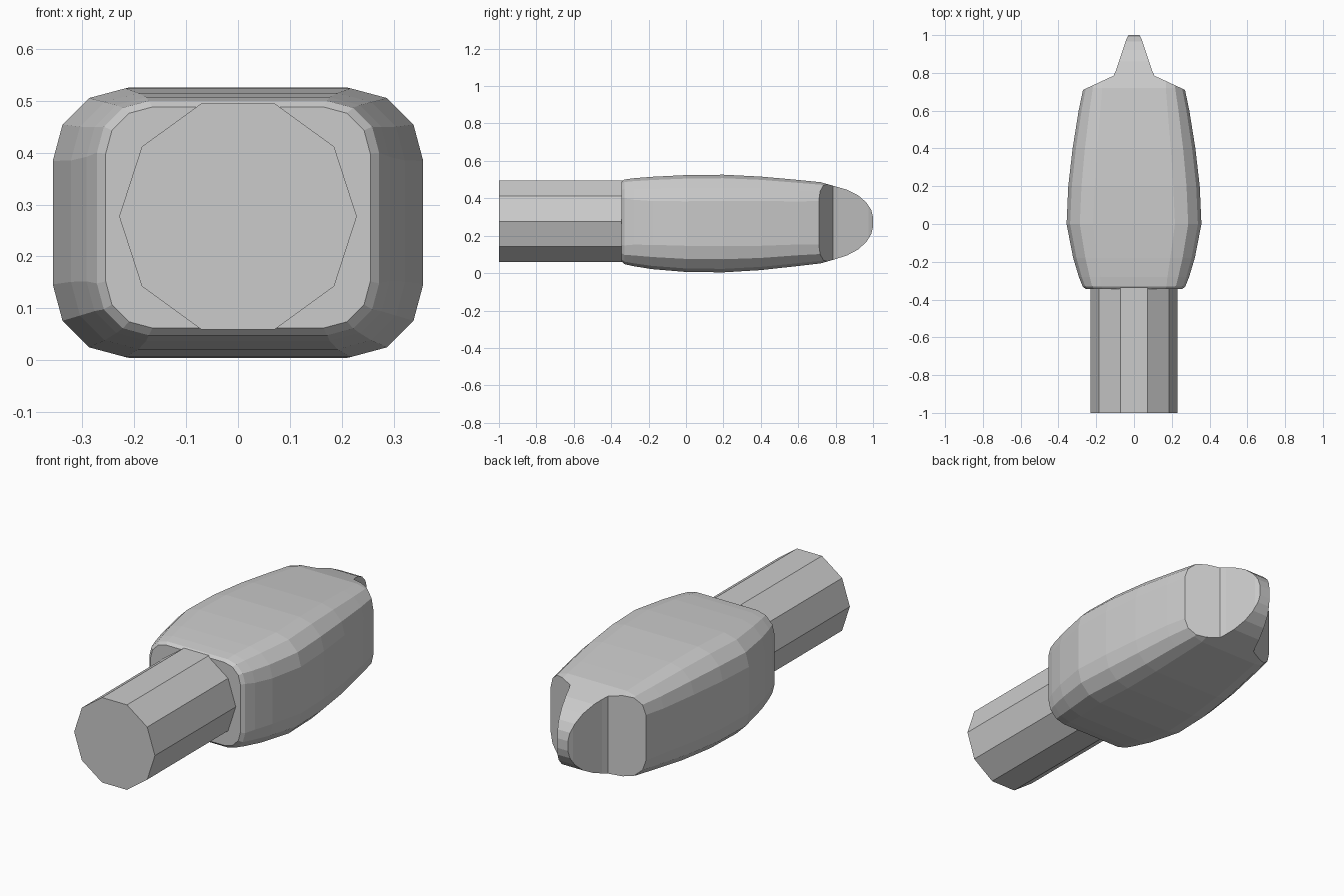
import bpy, bmesh, math

if "Cube" in bpy.data.objects:
    bpy.data.objects.remove(bpy.data.objects["Cube"])


def loft(name, rings):
    """Skin a list of equal-length point rings and cap both ends."""
    bm = bmesh.new()
    loops = [[bm.verts.new(p) for p in ring] for ring in rings]
    n = len(loops[0])
    for a, b in zip(loops, loops[1:]):
        for i in range(n):
            j = (i + 1) % n
            bm.faces.new((a[i], a[j], b[j], b[i]))
    bm.faces.new(loops[0])
    bm.faces.new(loops[-1])
    bmesh.ops.recalc_face_normals(bm, faces=bm.faces)
    mesh = bpy.data.meshes.new(name)
    bm.to_mesh(mesh)
    bm.free()
    obj = bpy.data.objects.new(name, mesh)
    bpy.context.collection.objects.link(obj)
    return obj


def rounded_section(y, hx, hz, zc, r):
    """Rounded rectangle across the body, slightly bulged at the sides."""
    pts = []
    for k, (sx, sz) in enumerate([(1, 1), (-1, 1), (-1, -1), (1, -1)]):
        for step in range(4):
            a = math.radians(90 * k + 30 * step)
            pts.append((sx * (hx - r) + r * math.cos(a), y,
                        zc + sz * (hz - r) + r * math.sin(a)))
    return pts


# Ten-sided shaft
R = 0.229
loft("shaft", [[(R * math.cos(i * math.tau / 10), y,
                 0.277 + R * math.sin(i * math.tau / 10)) for i in range(10)]
               for y in (-1.0, -0.3)])

# Swollen body: y, half width, half height, centre z, corner radius
sections = [
    (-0.345, 0.255, 0.213, 0.275, 0.09),
    (-0.33, 0.272, 0.226, 0.274, 0.10),
    (-0.28, 0.292, 0.235, 0.272, 0.115),
    (-0.18, 0.322, 0.247, 0.268, 0.13),
    (0.0, 0.357, 0.259, 0.265, 0.14),
    (0.2, 0.348, 0.261, 0.265, 0.14),
    (0.4, 0.325, 0.250, 0.266, 0.13),
    (0.6, 0.293, 0.230, 0.268, 0.115),
    (0.72, 0.268, 0.217, 0.269, 0.10),
    (0.78, 0.262, 0.200, 0.269, 0.09),
    (0.86, 0.25, 0.176, 0.270, 0.08),
    (0.92, 0.24, 0.145, 0.271, 0.07),
    (0.965, 0.23, 0.105, 0.272, 0.06),
    (0.99, 0.22, 0.065, 0.273, 0.04),
    (1.0, 0.21, 0.025, 0.273, 0.015),
]
body = loft("body", [rounded_section(*s) for s in sections])

# Mirrored cutters carve the shoulders and the thin wedge tip
plan = [(0.6, 0.56), (0.27, 0.71), (0.108, 0.785), (0.095, 0.815),
        (0.042, 0.975), (0.03, 1.0), (0.03, 1.1), (0.6, 1.1)]
for side, sx in (("right", 1), ("left", -1)):
    cutter = loft(f"tip_cutter_{side}",
                  [[(sx * x, y, z) for x, y in plan] for z in (-0.2, 0.8)])
    cutter.hide_render = True
    cutter.hide_viewport = True
    cutter.display_type = 'WIRE'
    mod = body.modifiers.new(f"cut_{side}", 'BOOLEAN')
    mod.operation = 'DIFFERENCE'
    mod.solver = 'EXACT'
    mod.object = cutter
